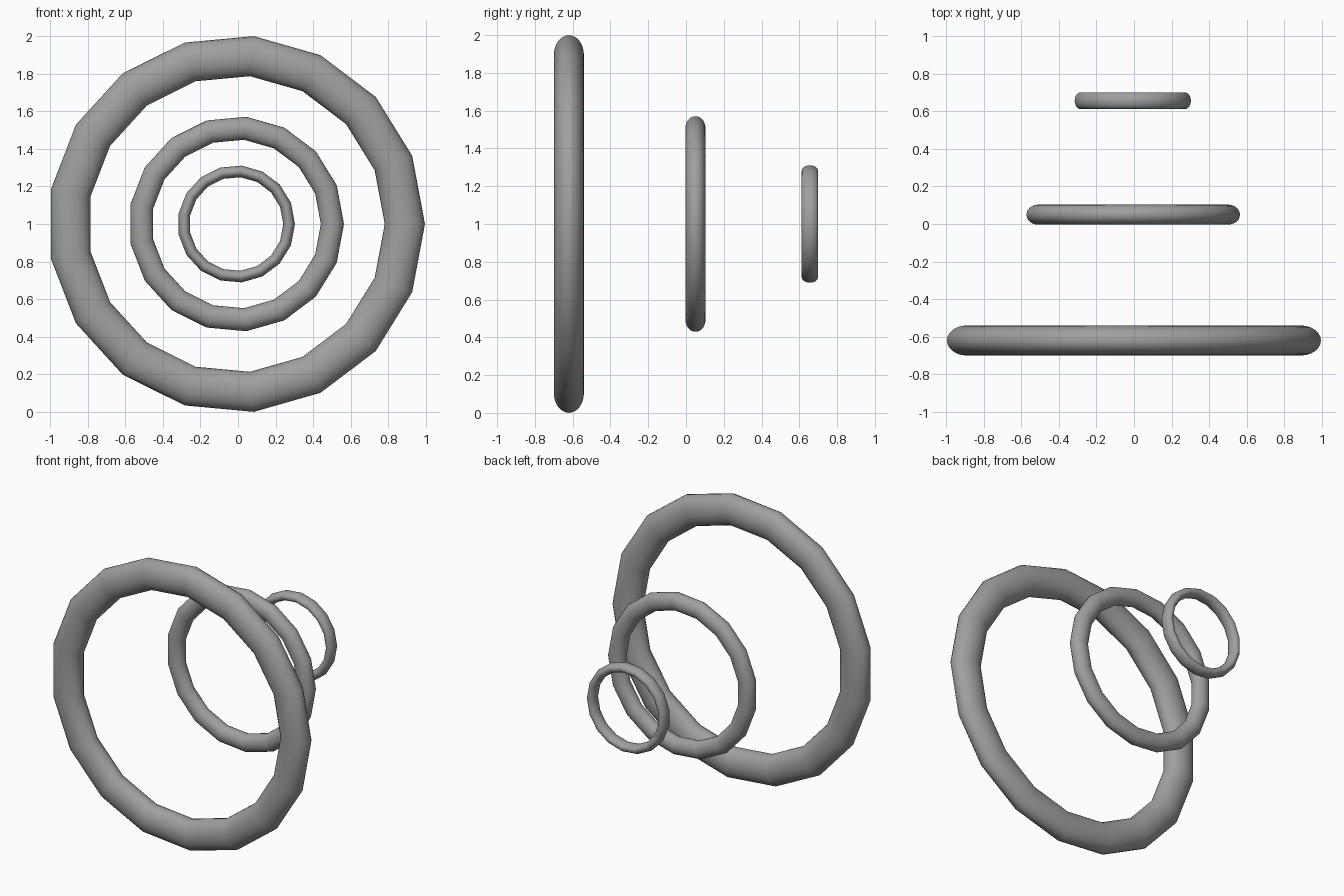
import bpy
import math

cube = bpy.data.objects.get("Cube")
if cube:
    bpy.data.objects.remove(cube, do_unlink=True)

# Single plain grey
grey = bpy.data.materials.new("plain_grey")
grey.use_nodes = True
colour = (0.35, 0.35, 0.35, 1)
grey.diffuse_color = colour
grey.node_tree.nodes["Principled BSDF"].inputs["Base Color"].default_value = colour

CENTRE_X = -0.009
SIDES = 17


def ring(name, y, outer, inner, half_depth):
    """Upright faceted ring with an oval tube section, facing -y."""
    tube = (outer - inner) / 2
    bpy.ops.mesh.primitive_torus_add(
        major_radius=(outer + inner) / 2, minor_radius=tube,
        major_segments=SIDES, minor_segments=24,
        location=(CENTRE_X, y, 1), rotation=(math.pi / 2, 0, 0))
    obj = bpy.context.object
    obj.name = name
    obj.scale.z = half_depth / tube
    bpy.ops.object.transform_apply(location=False, rotation=True, scale=True)
    bpy.ops.object.shade_smooth_by_angle(angle=math.radians(40))
    obj.data.materials.append(grey)


# Three rings shrinking towards the back
ring("large_front_ring", -0.62, 1.004, 0.79, 0.08)
ring("middle_ring", 0.05, 0.573, 0.45, 0.053)
ring("small_back_ring", 0.656, 0.312, 0.25, 0.044)
